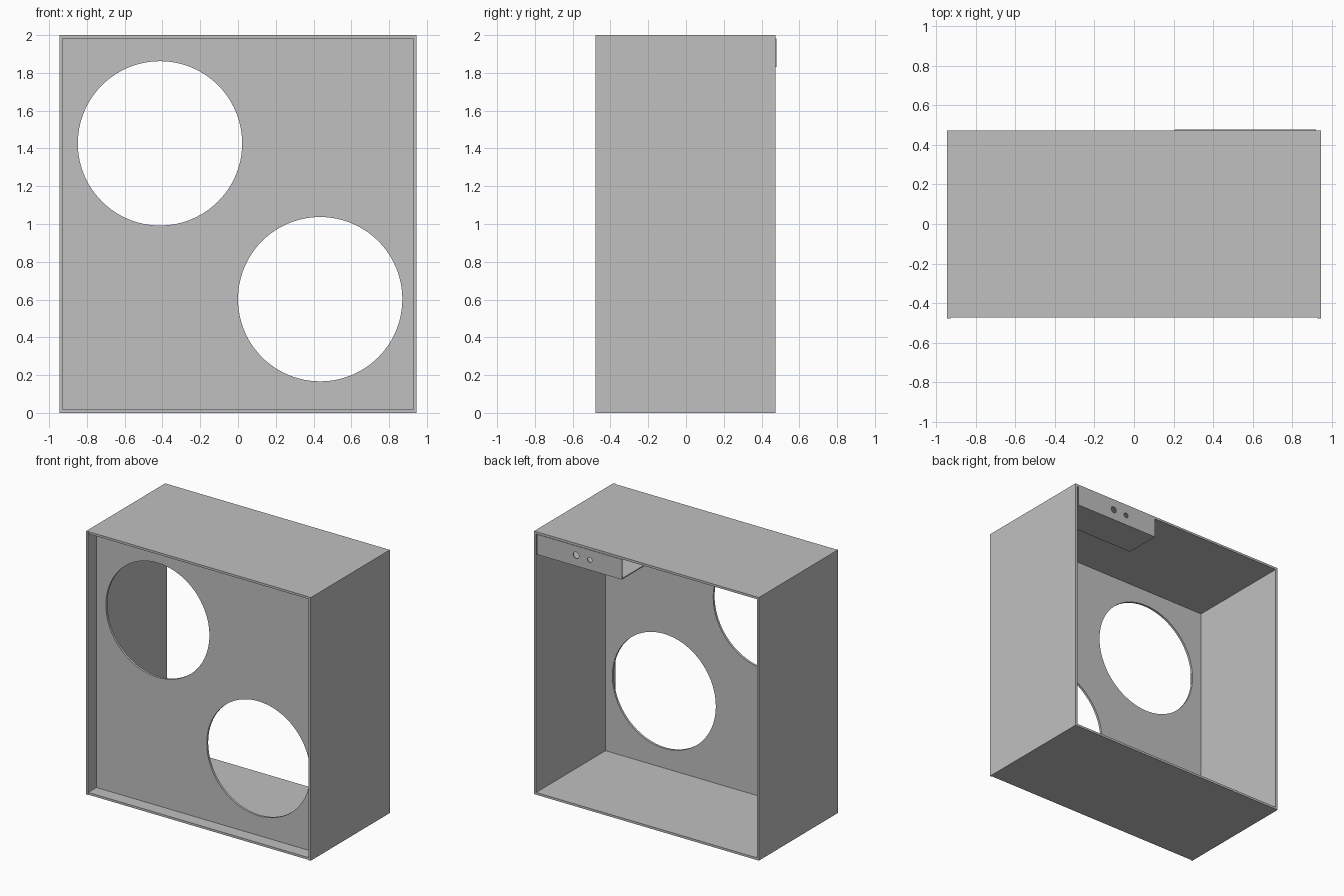
import bpy, bmesh, math

cube = bpy.data.objects.get("Cube")
if cube:
    bpy.data.objects.remove(cube, do_unlink=True)

grey = bpy.data.materials.new("light_grey")
grey.use_nodes = True
colour = (0.527, 0.527, 0.527, 1)
grey.diffuse_color = colour
for node in grey.node_tree.nodes:
    if node.type == 'BSDF_PRINCIPLED':
        node.inputs["Base Color"].default_value = colour

W, H = 0.945, 2.0            # half width, height
FRONT, BACK = -0.478, 0.474  # cabinet depth range
T = 0.017                    # sheet thickness


def add_object(name, mesh):
    mesh.materials.clear()
    mesh.materials.append(grey)
    obj = bpy.data.objects.new(name, mesh)
    bpy.context.collection.objects.link(obj)
    return obj


def box(name, x, y, z):
    """Box from (min, max) pairs on each axis."""
    bm = bmesh.new()
    bmesh.ops.create_cube(bm, size=1)
    for v in bm.verts:
        v.co = [r[0] if c < 0 else r[1] for c, r in zip(v.co, (x, y, z))]
    mesh = bpy.data.meshes.new(name)
    bm.to_mesh(mesh)
    bm.free()
    return add_object(name, mesh)


def plate(name, x, y, z, holes, sides=64):
    """Upright sheet facing the front, with round holes (x, z, radius)."""
    curve = bpy.data.curves.new(name, 'CURVE')
    curve.dimensions = '2D'
    curve.fill_mode = 'BOTH'
    curve.extrude = (y[1] - y[0]) / 2
    loops = [[(x[0], z[0]), (x[1], z[0]), (x[1], z[1]), (x[0], z[1])]]
    for cx, cz, r in holes:
        angles = [math.tau * i / sides for i in range(sides)]
        loops.append([(cx + r * math.cos(a), cz + r * math.sin(a)) for a in angles])
    for loop in loops:
        spline = curve.splines.new('POLY')
        spline.points.add(len(loop) - 1)
        spline.use_cyclic_u = True
        for p, (u, v) in zip(spline.points, loop):
            p.co = (u, v, 0, 1)
    temp = bpy.data.objects.new("outline", curve)
    bpy.context.collection.objects.link(temp)
    bpy.context.view_layer.update()
    evaluated = temp.evaluated_get(bpy.context.evaluated_depsgraph_get())
    mesh = bpy.data.meshes.new_from_object(evaluated)
    bpy.data.objects.remove(temp, do_unlink=True)
    bm = bmesh.new()
    bm.from_mesh(mesh)
    bmesh.ops.remove_doubles(bm, verts=bm.verts, dist=1e-5)
    middle = (y[0] + y[1]) / 2
    for v in bm.verts:
        v.co = (v.co.x, middle - v.co.z, v.co.y)
    bmesh.ops.recalc_face_normals(bm, faces=bm.faces)
    bm.to_mesh(mesh)
    bm.free()
    mesh.name = name
    obj = add_object(name, mesh)
    bpy.ops.object.select_all(action='DESELECT')
    obj.select_set(True)
    bpy.context.view_layer.objects.active = obj
    bpy.ops.object.shade_smooth_by_angle()
    return obj


# Cabinet walls, open at the back
box("left_wall", (W - T, W), (FRONT, BACK), (0, H))
box("right_wall", (-W, T - W), (FRONT, BACK), (0, H))
for name, z in (("bottom_wall", 0), ("top_wall", H - T)):
    box(name, (T - W, W - T), (FRONT + 0.005, BACK), (z, z + T))

# Recessed front panel with two large round openings
plate("front_panel", (T - W, W - T), (-0.375, -0.358), (T, H - T),
      [(-0.413, 1.427, 0.435), (0.435, 0.602, 0.435)], sides=96)

# Connector bracket hanging under the top wall at the back
plate("bracket_back_plate", (0.205, 0.92), (0.47, 0.478), (1.83, 1.983),
      [(0.59, 1.912, 0.024), (0.475, 1.908, 0.019)], sides=32)
box("bracket_shelf", (0.205, 0.92), (0.2, 0.47), (1.83, 1.838))
